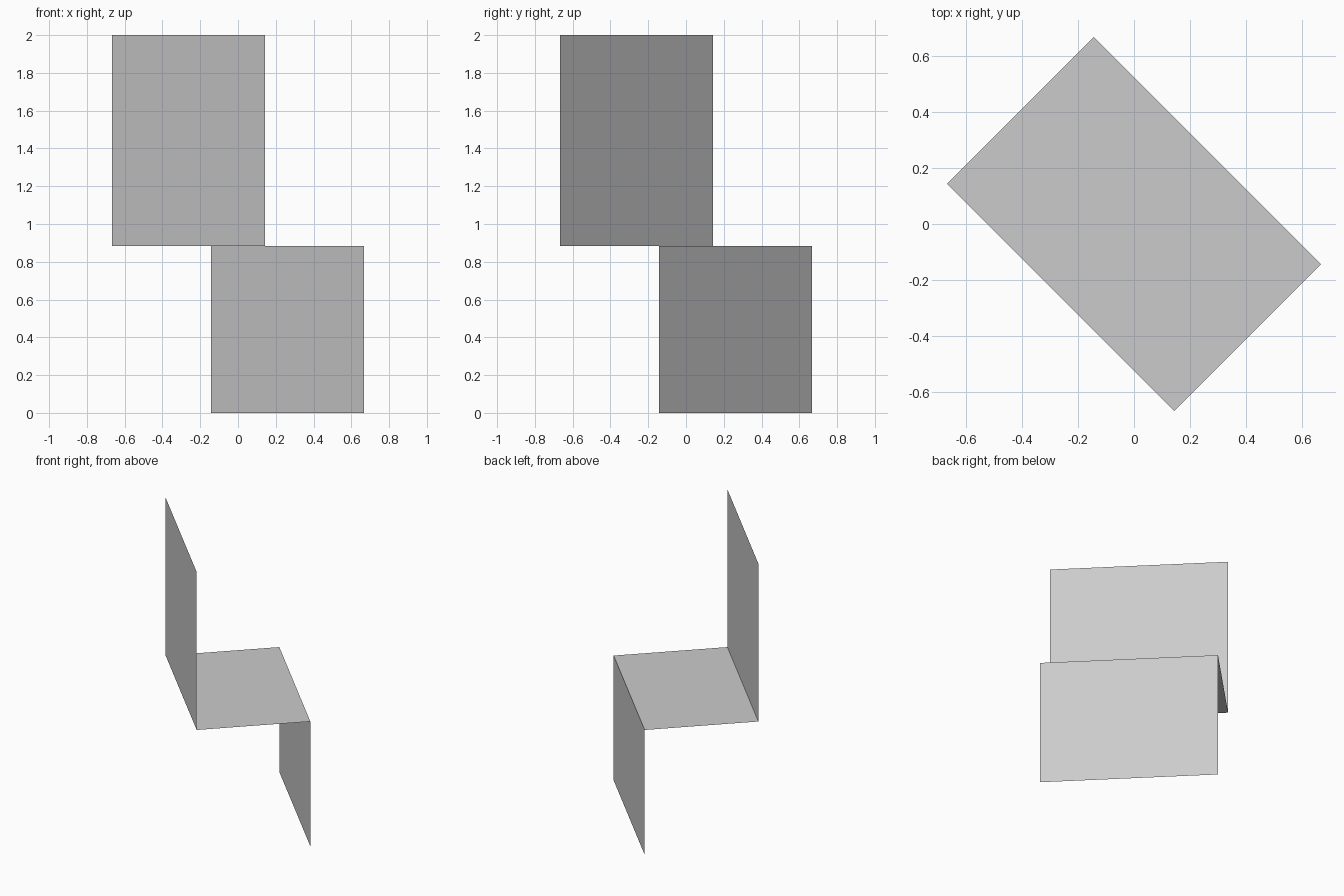
import bpy
import bmesh
from math import radians
from mathutils import Matrix

cube = bpy.data.objects.get("Cube")
if cube:
    bpy.data.objects.remove(cube, do_unlink=True)

HALF_WIDTH = 0.573
HALF_DEPTH = 0.37
SEAT_Z = 0.883
TOP_Z = 2.0

# One plain grey for the whole folded sheet
grey = bpy.data.materials.new("light_grey")
grey.use_nodes = True
colour = (0.6, 0.6, 0.6, 1)
grey.diffuse_color = colour
grey.node_tree.nodes["Principled BSDF"].inputs["Base Color"].default_value = colour

# The chair is turned so its width runs diagonally
turn = Matrix.Rotation(radians(-45), 4, 'Z')


def panel(name, start, end):
    """Sweep a (depth, height) profile segment across the width."""
    bm = bmesh.new()
    a, b = [bm.verts.new((-HALF_WIDTH, y, z)) for y, z in (start, end)]
    edge = bm.edges.new((a, b))
    swept = bmesh.ops.extrude_edge_only(bm, edges=[edge])["geom"]
    verts = [g for g in swept if isinstance(g, bmesh.types.BMVert)]
    bmesh.ops.translate(bm, verts=verts, vec=(2 * HALF_WIDTH, 0, 0))
    bm.transform(turn)
    mesh = bpy.data.meshes.new(name)
    bm.to_mesh(mesh)
    bm.free()
    mesh.materials.append(grey)
    obj = bpy.data.objects.new(name, mesh)
    bpy.context.collection.objects.link(obj)


# Thin folded sheet: upright back, flat seat, hanging leg panel
panel("backrest", (-HALF_DEPTH, TOP_Z), (-HALF_DEPTH, SEAT_Z))
panel("seat", (-HALF_DEPTH, SEAT_Z), (HALF_DEPTH, SEAT_Z))
panel("leg_panel", (HALF_DEPTH, SEAT_Z), (HALF_DEPTH, 0))
